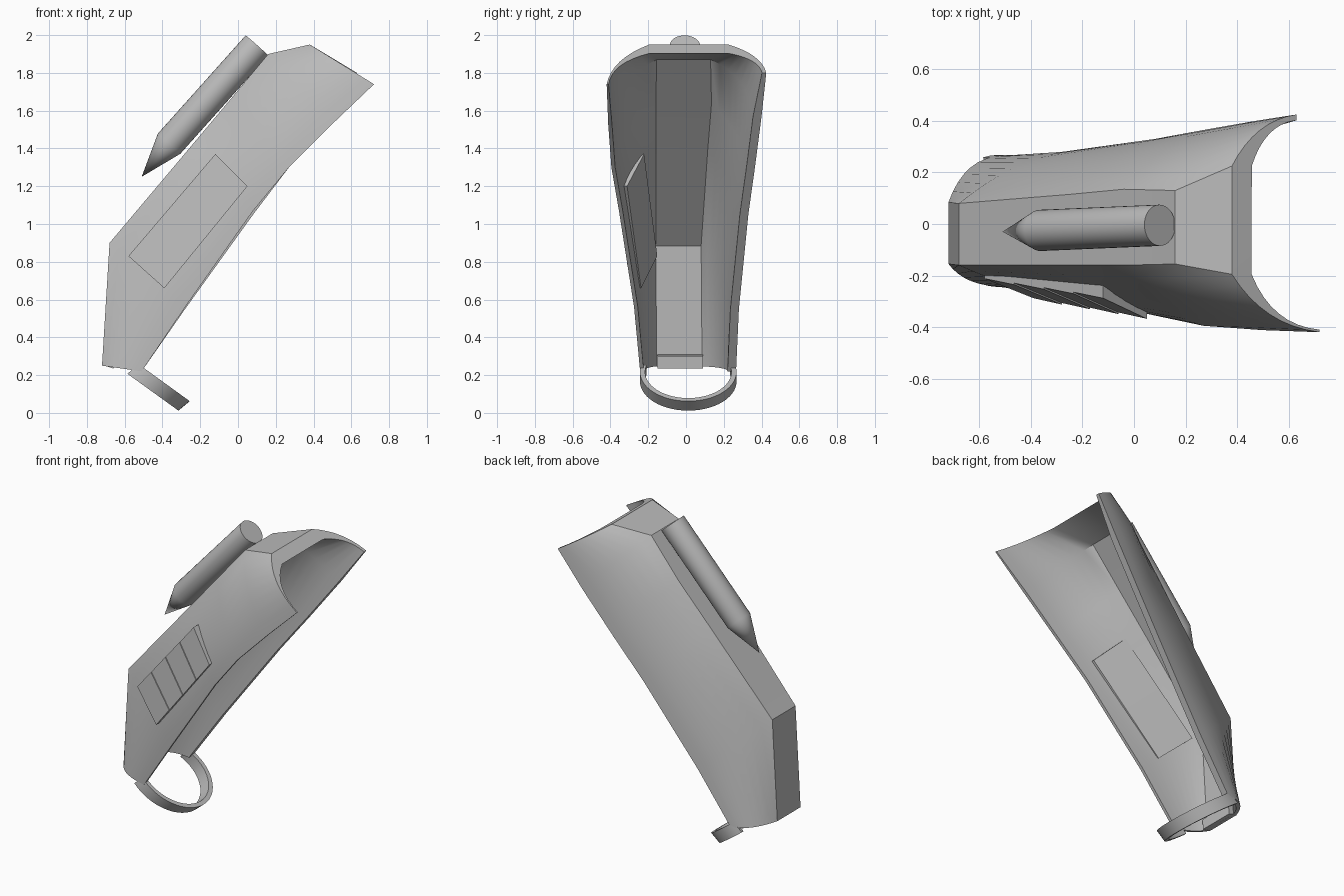
import bpy, bmesh, math
from mathutils import Vector

cube = bpy.data.objects.get("Cube")
if cube:
    bpy.data.objects.remove(cube, do_unlink=True)

grey = bpy.data.materials.new("plain_grey")
grey.use_nodes = True
grey.diffuse_color = (0.5, 0.5, 0.5, 1)
grey.node_tree.nodes["Principled BSDF"].inputs["Base Color"].default_value = (0.5, 0.5, 0.5, 1)


def finish(name, bm, angle=30):
    bmesh.ops.recalc_face_normals(bm, faces=bm.faces)
    mesh = bpy.data.meshes.new(name)
    bm.to_mesh(mesh)
    bm.free()
    obj = bpy.data.objects.new(name, mesh)
    bpy.context.collection.objects.link(obj)
    mesh.materials.append(grey)
    bpy.ops.object.select_all(action='DESELECT')
    obj.select_set(True)
    bpy.context.view_layer.objects.active = obj
    bpy.ops.object.shade_smooth_by_angle(angle=math.radians(angle))


def loft(bm, rings, close_ends=True):
    """Skin a list of closed rings of points."""
    rows = [[bm.verts.new(p) for p in ring] for ring in rings]
    n = len(rows[0])
    for a, b in zip(rows, rows[1:]):
        for i in range(n):
            j = (i + 1) % n
            bm.faces.new((a[i], a[j], b[j], b[i]))
    if close_ends:
        bm.faces.new(rows[0])
        bm.faces.new(rows[-1])
    return rows


# Curved shell: flat ridge with a rounded flank on each side
STEPS = 8
FRONT_LIP, BACK_LIP = 0.02, 0.045
ROUND, MIDDLE, FLARE = (0.30, 0.98), (0.54, 0.86), (0.36, 0.88)


def flank(ridge, edge, bulge):
    """Bulging curve from the ridge corner to the open edge."""
    pts = []
    for i in range(STEPS + 1):
        t = i / STEPS
        depth = 2 * t * (1 - t) * bulge[0] + t * t
        width = 2 * t * (1 - t) * bulge[1] + t * t
        pts.append(Vector((ridge.x + (edge.x - ridge.x) * depth,
                           ridge.y + (edge.y - ridge.y) * width,
                           ridge.z + (edge.z - ridge.z) * depth)))
    return pts


def section(ridge, y_ridge, front, back, thick, bulge, lip_scale=1):
    """Closed U-shaped ring: outside going round, inside coming back."""
    outer, inner = [], []
    inner_bulge = (bulge[0] - 0.06, bulge[1] + 0.04)
    for y, edge, lip in ((y_ridge[0], front, FRONT_LIP), (y_ridge[1], back, -BACK_LIP)):
        r, e = Vector((ridge[0], y, ridge[1])), Vector(edge)
        inward = Vector((e.x - r.x, 0, e.z - r.z)).normalized() * thick
        outer.append(flank(r, e, bulge))
        inner.append(flank(r + inward, e + Vector((0, lip * lip_scale, 0)), inner_bulge))
    return outer[0][::-1] + outer[1] + inner[1][::-1] + inner[0]


stations = [
    section((-0.72, 0.25), (-0.155, 0.085), (-0.51, -0.243, 0.22), (-0.51, 0.265, 0.22), 0.025, ROUND),
    section((-0.68, 0.90), (-0.16, 0.08), (-0.28, -0.275, 0.56), (-0.28, 0.28, 0.55), 0.025, MIDDLE),
    section((-0.25, 1.41), (-0.16, 0.115), (0.08, -0.355, 1.07), (0.08, 0.33, 1.05), 0.025, MIDDLE),
    section((-0.04, 1.66), (-0.16, 0.135), (0.27, -0.395, 1.30), (0.27, 0.365, 1.30), 0.03, MIDDLE),
    section((0.16, 1.90), (-0.155, 0.13), (0.50, -0.412, 1.53), (0.47, 0.40, 1.57), 0.04, FLARE),
    section((0.38, 1.95), (-0.195, 0.225), (0.72, -0.42, 1.74), (0.63, 0.425, 1.80), 0.09, FLARE, 0.5),
]
bm = bmesh.new()
rows = loft(bm, stations, close_ends=False)
half_n = len(rows[0]) // 2
for row in (rows[0], rows[-1]):
    for i in range(half_n - 1):
        bm.faces.new((row[i], row[i + 1], row[-2 - i], row[-1 - i]))
finish("shell", bm)

# Wrist loop below the open side, its ends buried in the shell
bm = bmesh.new()
centre, along = Vector((-0.53, 0.012, 0.167)), Vector((0.81, 0, -0.585))
band, side = Vector((0.06, 0, 0.05)), Vector((0, 1, 0))
arc = []
for i in range(33):
    a = math.radians(-105 + 210 * i / 32)
    d = along * math.cos(a) + side * math.sin(a) * 0.965
    out, inn = centre + d * 0.265, centre + d * 0.237
    arc.append([out, out + band, inn + band, inn])
loft(bm, arc)
finish("wrist_loop", bm)

# Small lip inside the narrow end
bm = bmesh.new()
lip_rows = []
for y in (-0.15, -0.13, 0.07, 0.09):
    lip_rows.append([Vector((x, y, z)) for x, z in
                     ((-0.705, 0.25), (-0.66, 0.235), (-0.655, 0.30), (-0.70, 0.31))])
loft(bm, lip_rows)
finish("inner_lip", bm)

# Pointed rod along the ridge
bm = bmesh.new()
top, shoulder, tip = Vector((0.10, -0.005, 1.945)), Vector((-0.365, -0.025, 1.425)), Vector((-0.51, -0.03, 1.25))
axis = (top - shoulder).normalized()
u = axis.cross(side).normalized()
v = axis.cross(u)
circles = []
for c in (top, shoulder):
    circles.append([c + (u * math.cos(a) + v * math.sin(a)) * 0.08
                    for a in (math.tau * k / 32 for k in range(32))])
rows = loft(bm, circles, close_ends=False)
bm.faces.new(rows[0])
point = bm.verts.new(tip)
for k in range(32):
    bm.faces.new((rows[1][k], rows[1][(k + 1) % 32], point))
finish("pointed_rod", bm, 40)

# Vent panel through the front flank: a slab stepped into four slats
low_in, high_in = Vector((-0.58, -0.152, 0.83)), Vector((-0.12, -0.222, 1.37))
low_out, high_out = Vector((-0.39, -0.238, 0.66)), Vector((0.05, -0.312, 1.20))
outward = Vector((0, -1, 0))


def panel_ring(t, offset):
    a, b = low_in.lerp(high_in, t), low_out.lerp(high_out, t)
    return [a, b, b + outward * offset, a + outward * (offset + 0.01)]


bm = bmesh.new()
SLATS = 4
for i in range(SLATS):
    loft(bm, [panel_ring(i / SLATS, 0.05), panel_ring((i + 1) / SLATS, 0.056)])
finish("vent_panel", bm, 5)
